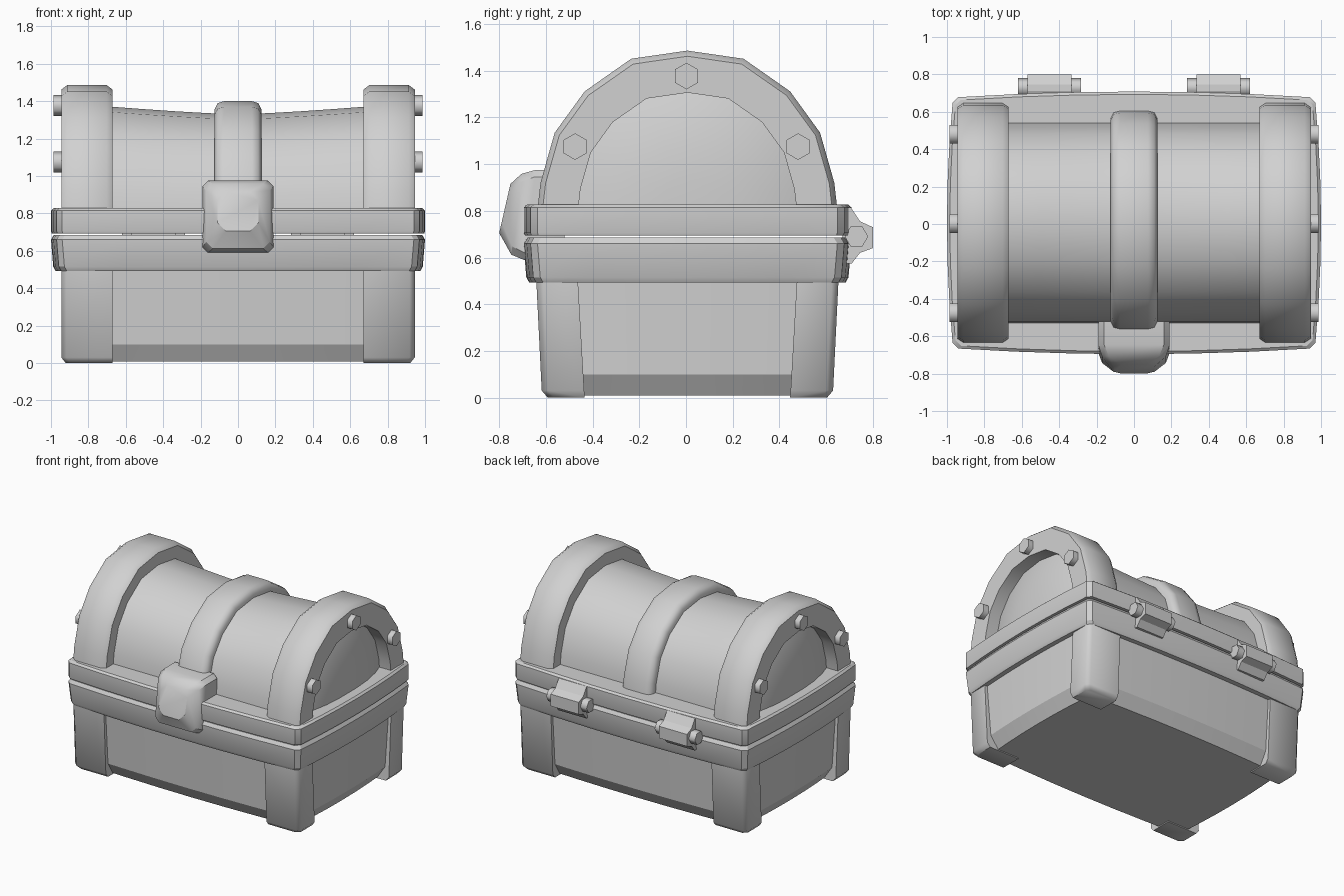
import bpy, bmesh, math

if "Cube" in bpy.data.objects:
    bpy.data.objects.remove(bpy.data.objects["Cube"])

CY = 0.006     # depth centre of the chest
LID = 0.828    # height where the lid arch starts

grey = bpy.data.materials.new("plain grey")
grey.diffuse_color = (0.64, 0.64, 0.64, 1)
grey.use_nodes = True
grey.node_tree.nodes["Principled BSDF"].inputs["Base Color"].default_value = (0.64, 0.64, 0.64, 1)


def loft(name, rings, angle=35):
    """Skin a list of closed rings and cap both ends."""
    bm = bmesh.new()
    loops = [[bm.verts.new(p) for p in ring] for ring in rings]
    n = len(loops[0])
    for a, b in zip(loops, loops[1:]):
        for i in range(n):
            j = (i + 1) % n
            bm.faces.new((a[i], a[j], b[j], b[i]))
    bm.faces.new(loops[0])
    bm.faces.new(loops[-1])
    bmesh.ops.recalc_face_normals(bm, faces=bm.faces[:])
    mesh = bpy.data.meshes.new(name)
    bm.to_mesh(mesh)
    bm.free()
    mesh.materials.append(grey)
    obj = bpy.data.objects.new(name, mesh)
    bpy.context.collection.objects.link(obj)
    bpy.ops.object.select_all(action='DESELECT')
    obj.select_set(True)
    bpy.context.view_layer.objects.active = obj
    bpy.ops.object.shade_smooth_by_angle(angle=math.radians(angle))


def outline(hx, hy, z, bulge, cut=0.03, n=6):
    """Rectangle with bowed sides and cut corners."""
    pts = []
    for s in (-1, 1):
        for k in range(n + 1):          # front, then back
            t = -1 + 2 * k / n
            pts.append((-s * t * (hx - cut), s * (hy + bulge * (1 - t * t)) + CY, z))
        for k in range(n + 1):          # left or right end
            t = -1 + 2 * k / n
            pts.append((-s * (hx + bulge * (1 - t * t)), -s * t * (hy - cut) + CY, z))
    return pts


# Half arch, as fractions of half depth and height
half = [(1, -0.03), (0.98, 0.14), (0.885, 0.466), (0.685, 0.735), (0.375, 0.947)]
ARCH = half + [(0, 1)] + [(-u, v) for u, v in reversed(half)]


def arch_point(x, hy, h, u, v):
    return (x, CY + hy * u, LID + h * v)


def arch_band(name, section, angle):
    """Sweep a section of (x, half depth, height) along the arch."""
    loft(name, [[arch_point(x, hy, h, u, v) for x, hy, h in section]
                for u, v in ARCH], angle)


# Tapered, bowed body with a chamfered underside
loft("body", [outline(hx, hy, z, 0.022) for hx, hy, z in (
    (0.845, 0.535, 0.008), (0.903, 0.59, 0.10), (0.917, 0.618, 0.51))], 24)

# Rims of the body and the lid, with a thin gap between them
loft("lower_rim", [outline(0.97 - i, 0.672 - i, z, 0.03) for i, z in (
    (0.025, 0.492), (0.012, 0.515), (0, 0.66), (0.015, 0.685))], 28)
loft("upper_rim", [outline(0.97 - i, 0.672 - i, z, 0.03) for i, z in (
    (0.004, 0.694), (0, 0.705), (0, 0.815), (0.015, LID))], 28)


# Corner posts leaning outward, chamfered on their outer and lower edges
def post_ring(sx, sy, z, y0, y1, inset):
    x1, y1, c = 0.945 - inset, y1 - inset, 0.028
    return [(sx * x, CY + sy * y, z) for x, y in (
        (0.67, y0), (x1, y0), (x1, y1 - c), (x1 - c, y1), (0.67, y1))]


for sx, side in ((1, "left"), (-1, "right")):
    for sy, end in ((-1, "front"), (1, "back")):
        loft(f"{end}_{side}_post", [post_ring(sx, sy, *r) for r in (
            (0, 0.44, 0.622, 0.024), (0.03, 0.442, 0.624, 0), (0.52, 0.47, 0.648, 0))], 50)

# Barrel lid, slightly lower in the middle, with domed ends
stations = [(0.915, 0.2), (0.905, 0.45), (0.88, 0.7), (0.85, 0.87), (0.825, 1)]
shell = [(-x, s) for x, s in stations]
shell += [(x / 100, 1) for x in (-67, -50, -33, -16, 0, 16, 33, 50, 67)]
shell += [(x, s) for x, s in reversed(stations)]
loft("lid_shell", [[arch_point(x, 0.537 * s,
                               (0.502 + 0.04 * min(1, abs(x) / 0.67) ** 1.3) * s, u, v)
                    for u, v in ARCH] for x, s in shell])

# Heavy end arches and the centre strap
for sx, side in ((1, "left"), (-1, "right")):
    arch_band(f"{side}_end_arch", [(sx * x, hy, h) for x, hy, h in (
        (0.67, 0.467, 0.478), (0.67, 0.62, 0.634), (0.702, 0.642, 0.658),
        (0.913, 0.642, 0.658), (0.945, 0.62, 0.634), (0.945, 0.467, 0.478))], 45)
arch_band("centre_strap", [
    (-0.125, 0.48, 0.45), (-0.125, 0.56, 0.53), (-0.108, 0.592, 0.562), (-0.075, 0.6, 0.572),
    (0.075, 0.6, 0.572), (0.108, 0.592, 0.562), (0.125, 0.56, 0.53), (0.125, 0.48, 0.45)], 60)


# Latch with a sloping, stepped front
def latch_ring(hx, z0, z1, y0, y1, cut):
    corners = [(-hx + cut, z0), (hx - cut, z0), (hx, z0 + cut), (hx, z1 - cut),
               (hx - cut, z1), (-hx + cut, z1), (-hx, z1 - cut), (-hx, z0 + cut)]
    return [(x, y0 + (y1 - y0) * (z - z0) / (z1 - z0), z) for x, z in corners]


loft("latch", [latch_ring(*r) for r in (
    (0.19, 0.59, 0.975, -0.52, -0.52, 0.03),
    (0.19, 0.59, 0.975, -0.695, -0.645, 0.03),
    (0.17, 0.612, 0.958, -0.748, -0.705, 0.035),
    (0.11, 0.705, 0.915, -0.80, -0.752, 0.045))], 33)


# Hexagonal bar along x
def hex_bar(name, x0, x1, y, z, r, turn):
    ring = [(r * math.cos(math.radians(60 * k + turn)),
             r * math.sin(math.radians(60 * k + turn))) for k in range(6)]
    loft(name, [[(x, y + a, z + b) for a, b in ring] for x in (x0, x1)], 65)


# Bolts on the end arches
for sx, side in ((1, "left"), (-1, "right")):
    for place, y, z in (("front", -0.475, 1.075), ("top", 0.002, 1.377), ("back", 0.48, 1.075)):
        hex_bar(f"{side}_{place}_bolt", sx * 0.93, sx * 0.987, y, z, 0.057, 30)

# Hinges on the back
hinge = [(0.67, 0.575), (0.71, 0.575), (0.745, 0.62), (0.80, 0.64),
         (0.80, 0.73), (0.745, 0.755), (0.705, 0.815), (0.67, 0.815)]
for sx, side in ((1, "left"), (-1, "right")):
    loft(f"{side}_hinge", [[(sx * 0.452 + x, y, z) for y, z in hinge]
                           for x in (-0.117, 0.117)], 30)
    hex_bar(f"{side}_hinge_pin", sx * 0.452 - 0.168, sx * 0.452 + 0.168, 0.73, 0.69, 0.05, 0)
